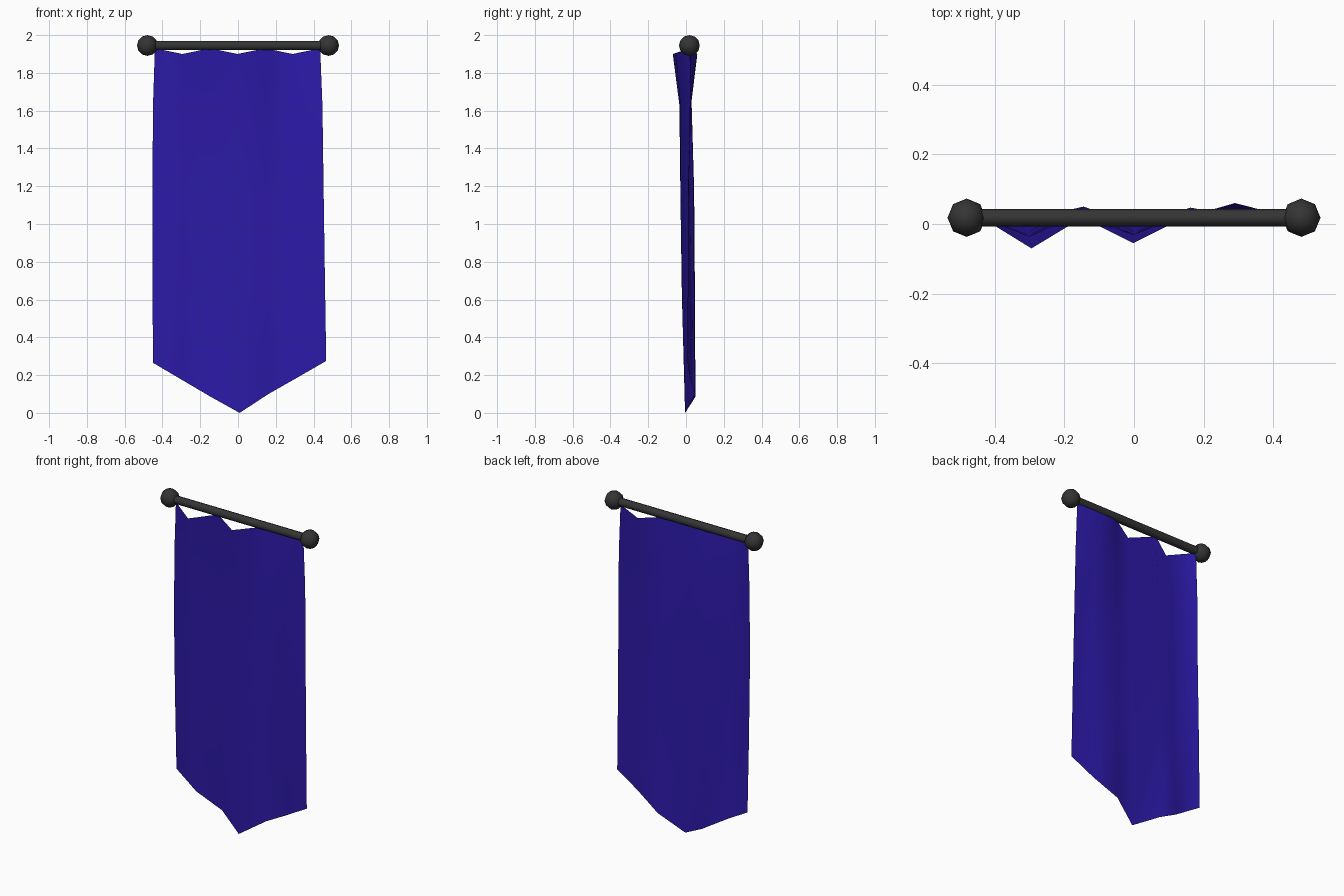
import bpy, math

if "Cube" in bpy.data.objects:
    bpy.data.objects.remove(bpy.data.objects["Cube"])

def material(name, rgb):
    m = bpy.data.materials.new(name)
    m.diffuse_color = (*rgb, 1)
    m.use_nodes = True
    m.node_tree.nodes["Principled BSDF"].inputs["Base Color"].default_value = m.diffuse_color
    return m

blue = material("blue_cloth", (0.026, 0.010, 0.40))
dark = material("dark_metal", (0.035, 0.035, 0.035))

ROD_Y, ROD_Z = 0.018, 1.945

# Rod
bpy.ops.mesh.primitive_cylinder_add(vertices=8, radius=0.025, depth=0.95,
                                    location=(0, ROD_Y, ROD_Z),
                                    rotation=(0, math.pi / 2, 0))
rod = bpy.context.object
rod.name = "rod"
rod.data.materials.append(dark)
bpy.ops.object.shade_smooth_by_angle(angle=math.radians(50))

# End balls
for side, label in ((-1, "left"), (1, "right")):
    bpy.ops.mesh.primitive_uv_sphere_add(segments=8, ring_count=6, radius=0.055,
                                         location=(side * 0.48, ROD_Y, ROD_Z))
    ball = bpy.context.object
    ball.name = label + "_end_ball"
    ball.data.materials.append(dark)
    bpy.ops.object.shade_smooth_by_angle(angle=math.radians(50))

# Cloth: rows from top to bottom as (left x, right x, column heights, column folds)
rows = [
    (-0.44, 0.435, (1.93, 1.90, 1.93, 1.90, 1.93, 1.90, 1.93),
     (0.02, -0.07, 0.018, -0.055, 0.018, 0.06, 0.02)),
    (-0.45, 0.447, (1.63,) * 7,
     (0.02, -0.035, 0.03, -0.03, 0.03, 0.027, 0.02)),
    (-0.453, 0.453, (1.20, 1.19, 1.18, 1.17, 1.18, 1.19, 1.20),
     (0.02, -0.03, 0.043, -0.03, 0.04, 0.01, 0.015)),
    (-0.453, 0.46, (0.72, 0.69, 0.66, 0.63, 0.66, 0.69, 0.72),
     (0.03, -0.02, 0.047, -0.022, 0.044, 0.01, 0.01)),
    (-0.45, 0.467, (0.265, 0.175, 0.085, 0.0, 0.10, 0.187, 0.275),
     (0.04, 0.015, 0.05, -0.005, 0.047, 0.02, 0.007)),
]
verts, faces = [], []
for left, right, heights, folds in rows:
    for i in range(7):
        verts.append((left + (right - left) * i / 6, folds[i], heights[i]))
for r in range(len(rows) - 1):
    for c in range(6):
        a = r * 7 + c
        faces.append((a, a + 7, a + 8, a + 1))
mesh = bpy.data.meshes.new("banner_cloth")
mesh.from_pydata(verts, [], faces)
mesh.materials.append(blue)
mesh.shade_smooth()
cloth = bpy.data.objects.new("banner_cloth", mesh)
bpy.context.collection.objects.link(cloth)
